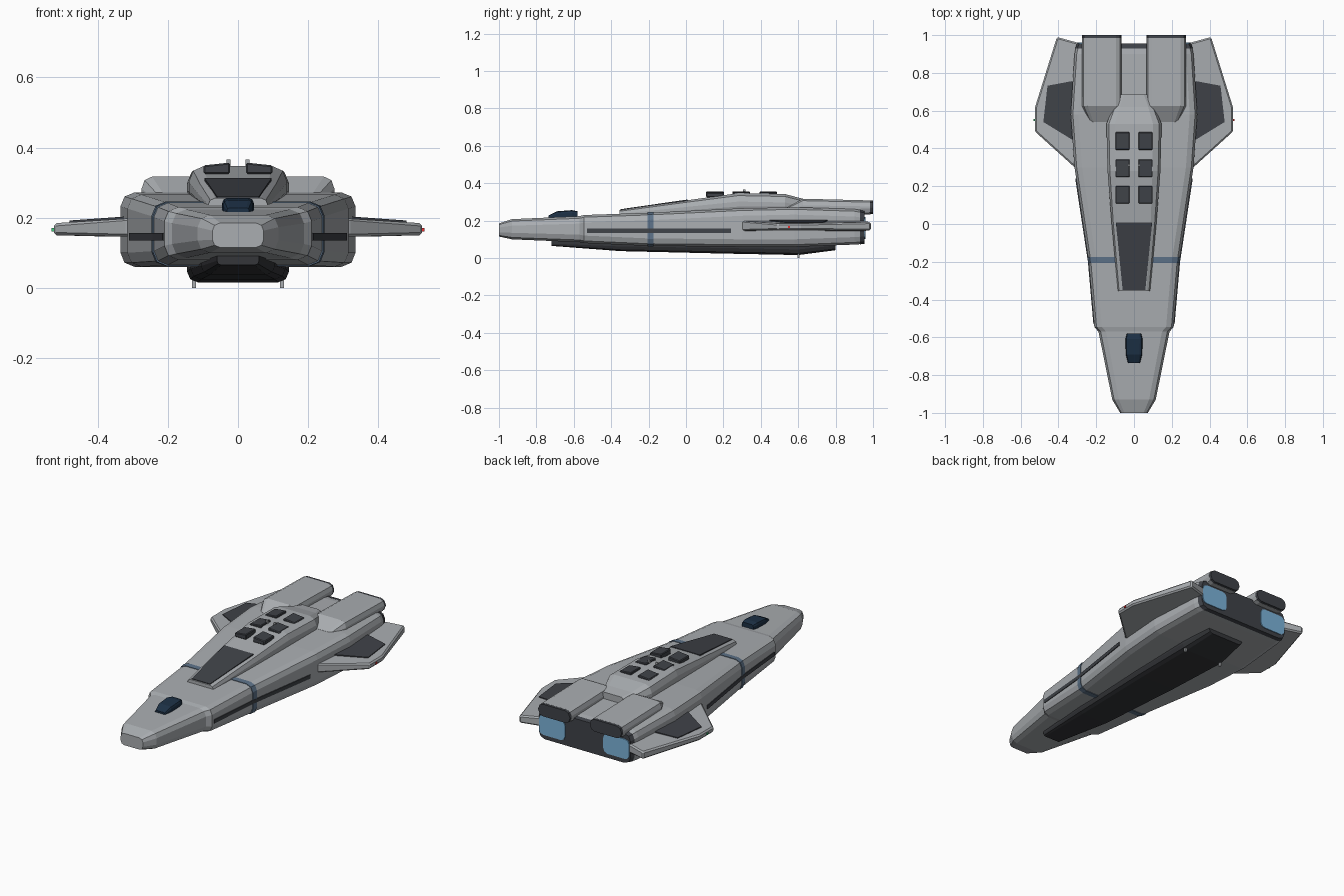
import bpy, bmesh, math


def material(name, rgb):
    m = bpy.data.materials.new(name)
    m.diffuse_color = (*rgb, 1)
    return m


GREY = material("hull_grey", (0.40, 0.42, 0.44))
DARK = material("dark_panel", (0.05, 0.055, 0.065))
BELLY = material("belly_dark", (0.035, 0.037, 0.042))
NAVY = material("canopy_navy", (0.012, 0.03, 0.06))
BAND = material("band_blue", (0.11, 0.17, 0.25))
GLOW = material("engine_glow", (0.20, 0.45, 0.70))
RED = material("red_light", (0.8, 0.03, 0.03))
GREEN = material("green_light", (0.05, 0.6, 0.2))


def finish(bm, name, mat, mirror=False, bevel=0):
    bmesh.ops.recalc_face_normals(bm, faces=bm.faces)
    me = bpy.data.meshes.new(name)
    bm.to_mesh(me)
    bm.free()
    ob = bpy.data.objects.new(name, me)
    bpy.context.collection.objects.link(ob)
    me.materials.append(mat)
    if bevel:
        b = ob.modifiers.new("bevel", 'BEVEL')
        b.width = bevel
        b.segments = 1
    if mirror:
        ob.modifiers.new("mirror", 'MIRROR')
    return ob


def skin(name, rings, mat, **kw):
    """Bridge equal-length point rings and cap both ends."""
    bm = bmesh.new()
    vs = [[bm.verts.new(p) for p in r] for r in rings]
    n = len(vs[0])
    for a, b in zip(vs, vs[1:]):
        for i in range(n):
            j = (i + 1) % n
            bm.faces.new((a[i], a[j], b[j], b[i]))
    bm.faces.new(vs[0])
    bm.faces.new(vs[-1])
    return finish(bm, name, mat, **kw)


def loft(name, sections, mat, cx=0, segs=2, **kw):
    """Sections along y: (y, half width, z low, z high, corner dx, corner dz)."""
    rings = []
    for y, w, z0, z1, rx, rz in sections:
        ring = []
        for k, (sx, sz) in enumerate(((1, 1), (-1, 1), (-1, -1), (1, -1))):
            for s in range(segs + 1):
                t = math.pi / 2 * (k + s / segs)
                zc = z1 - rz if sz > 0 else z0 + rz
                ring.append((cx + sx * (w - rx) + rx * math.cos(t), y, zc + rz * math.sin(t)))
        rings.append(ring)
    return skin(name, rings, mat, **kw)


def plate(name, pts, mat, **kw):
    """Flat-sided plate from outline points (x, y, z low, z high)."""
    return skin(name, [[(x, y, a) for x, y, a, b in pts], [(x, y, b) for x, y, a, b in pts]], mat, **kw)


def box(name, x, y, z, mat, **kw):
    return plate(name, [(x[i], y[j], *z) for i, j in ((0, 0), (1, 0), (1, 1), (0, 1))], mat, **kw)


# main hull with stepped nose
loft("hull", [
    (-1.0, 0.073, 0.115, 0.185, 0.022, 0.022),
    (-0.93, 0.115, 0.10, 0.208, 0.035, 0.035),
    (-0.57, 0.188, 0.085, 0.224, 0.04, 0.04),
    (-0.545, 0.21, 0.08, 0.23, 0.04, 0.04),
    (-0.2, 0.24, 0.065, 0.242, 0.04, 0.04),
    (0.3, 0.315, 0.06, 0.266, 0.04, 0.04),
    (0.58, 0.335, 0.06, 0.272, 0.04, 0.04),
    (0.90, 0.315, 0.072, 0.262, 0.04, 0.04),
    (0.945, 0.305, 0.075, 0.255, 0.04, 0.04)], GREY)

# painted band around the hull
loft("hull_band", [
    (-0.207, 0.2425, 0.062, 0.2448, 0.041, 0.041),
    (-0.175, 0.2467, 0.0617, 0.2463, 0.041, 0.041)], BAND)

# raised upper deck with sloping front
loft("upper_deck", [
    (-0.355, 0.085, 0.21, 0.256, 0.02, 0.02),
    (0.0, 0.118, 0.22, 0.308, 0.03, 0.035),
    (0.28, 0.14, 0.23, 0.347, 0.042, 0.045),
    (0.53, 0.146, 0.23, 0.342, 0.045, 0.045),
    (0.62, 0.11, 0.23, 0.318, 0.035, 0.04),
    (0.685, 0.075, 0.23, 0.308, 0.022, 0.03)], GREY)

# dark window on the deck slope
plate("deck_window", [(-0.06, -0.35, 0.25, 0.261), (0.06, -0.35, 0.25, 0.261),
                      (0.096, 0.008, 0.30, 0.313), (-0.096, 0.008, 0.30, 0.313)], DARK)

# six deck hatches, tilted down outwards
for n, y in enumerate((0.155, 0.295, 0.44)):
    plate(f"deck_hatch_{n + 1}", [
        (0.023, y - 0.047, 0.325, 0.357), (0.098, y - 0.047, 0.325, 0.349),
        (0.098, y + 0.047, 0.325, 0.349), (0.023, y + 0.047, 0.325, 0.357)],
        DARK, mirror=True, bevel=0.004)
box("deck_sensor", (0.021, 0.033), (0.305, 0.317), (0.34, 0.366), GREY, mirror=True)

# cockpit canopy
loft("canopy", [
    (-0.735, 0.032, 0.20, 0.228, 0.008, 0.008),
    (-0.69, 0.043, 0.20, 0.25, 0.014, 0.014),
    (-0.61, 0.045, 0.20, 0.256, 0.014, 0.014),
    (-0.58, 0.038, 0.20, 0.25, 0.012, 0.012)], NAVY)

# belly keel
loft("belly_keel", [
    (-0.72, 0.06, 0.065, 0.11, 0.012, 0.012),
    (-0.35, 0.105, 0.037, 0.10, 0.025, 0.025),
    (0.2, 0.135, 0.024, 0.10, 0.03, 0.03),
    (0.6, 0.145, 0.016, 0.10, 0.03, 0.03),
    (0.80, 0.12, 0.042, 0.10, 0.025, 0.025)], BELLY)
box("belly_light", (0.12, 0.131), (0.595, 0.607), (0.0, 0.045), GREY, mirror=True)

# upper engine pods and their dark exhaust ends
loft("engine_pod", [
    (0.54, 0.065, 0.22, 0.272, 0.02, 0.02),
    (0.625, 0.105, 0.22, 0.317, 0.03, 0.035),
    (0.985, 0.105, 0.233, 0.308, 0.03, 0.032)], GREY, cx=0.17, mirror=True)
loft("pod_exhaust", [
    (0.984, 0.1045, 0.234, 0.3075, 0.03, 0.032),
    (1.0, 0.104, 0.235, 0.307, 0.03, 0.032)], DARK, cx=0.17, mirror=True)

# rear bulkhead and main engine glow
loft("rear_bulkhead", [
    (0.93, 0.311, 0.073, 0.258, 0.04, 0.04),
    (0.955, 0.302, 0.076, 0.253, 0.04, 0.04)], DARK)
loft("main_engine", [
    (0.93, 0.088, 0.10, 0.222, 0.028, 0.028),
    (0.96, 0.086, 0.102, 0.22, 0.028, 0.028)], GLOW, cx=0.212, mirror=True)

# wings with dark upper panels
plate("wing", [
    (0.28, 0.28, 0.145, 0.20), (0.32, 0.305, 0.145, 0.20), (0.525, 0.49, 0.15, 0.184),
    (0.525, 0.615, 0.15, 0.184), (0.408, 0.99, 0.147, 0.192), (0.28, 0.955, 0.145, 0.20)],
    GREY, mirror=True, bevel=0.008)
plate("wing_panel", [
    (0.325, 0.445, 0.18, 0.203), (0.48, 0.54, 0.175, 0.192),
    (0.458, 0.732, 0.175, 0.193), (0.325, 0.757, 0.18, 0.203)], DARK, mirror=True)

# wing tip lights
box("wing_light_right", (0.52, 0.531), (0.545, 0.557), (0.16, 0.171), RED)
box("wing_light_left", (-0.531, -0.52), (0.545, 0.557), (0.16, 0.171), GREEN)

# dark trench along each side
plate("side_trench", [(x, y, 0.135, 0.157) for x, y in (
    (0.195, -0.53), (0.215, -0.53), (0.244, -0.2), (0.311, 0.24), (0.28, 0.24))],
    DARK, mirror=True)
